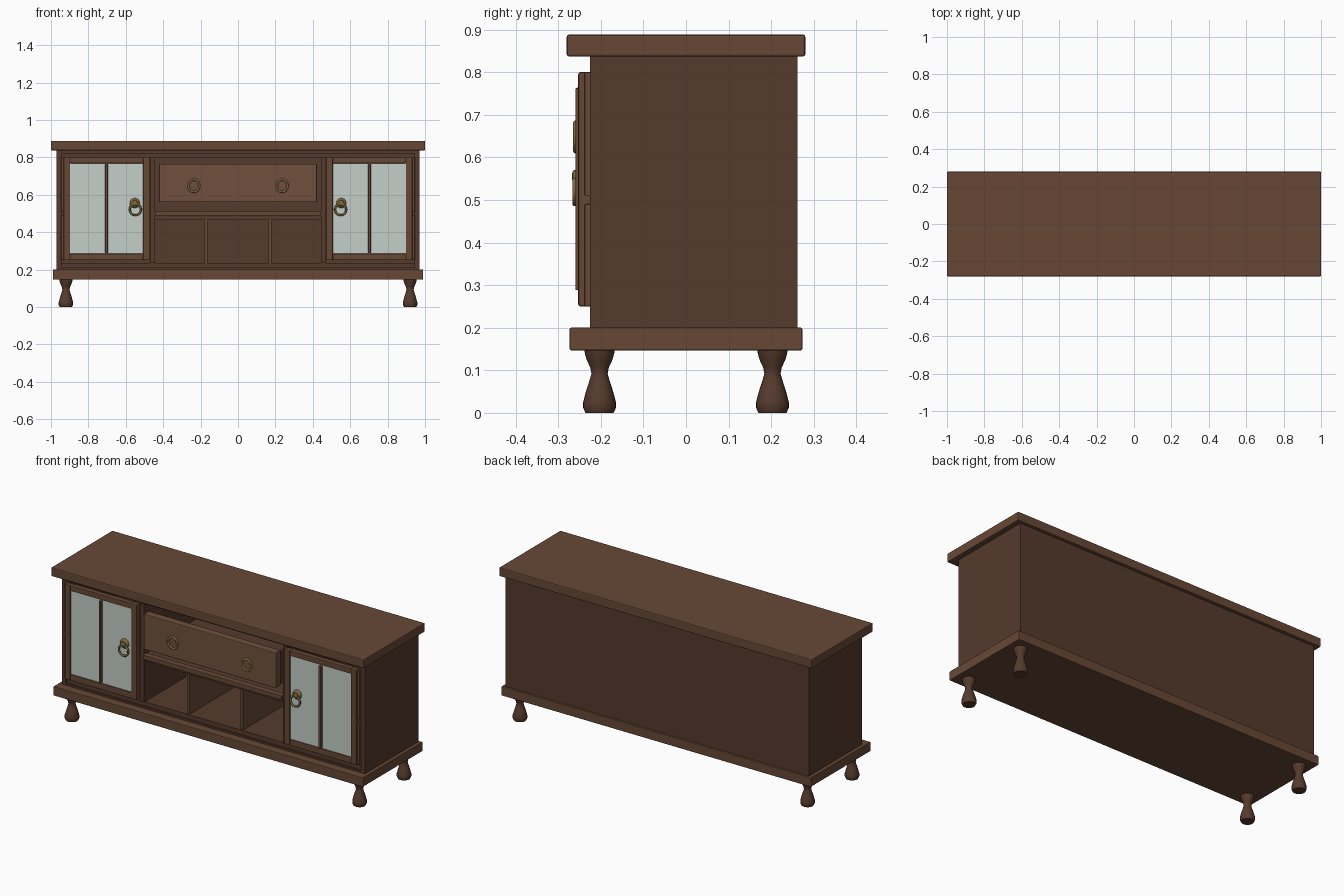
import bpy, bmesh, math

if "Cube" in bpy.data.objects:
    bpy.data.objects.remove(bpy.data.objects["Cube"])


def material(name, rgb):
    m = bpy.data.materials.new(name)
    m.diffuse_color = (*rgb, 1)
    m.use_nodes = True
    m.node_tree.nodes["Principled BSDF"].inputs["Base Color"].default_value = m.diffuse_color
    return m


DARK = material("dark_wood", (0.092, 0.043, 0.026))
WOOD = material("wood", (0.135, 0.064, 0.036))
LIGHT = material("drawer_wood", (0.165, 0.080, 0.047))
GLASS = material("pale_glass", (0.55, 0.62, 0.57))
BRASS = material("aged_brass", (0.21, 0.14, 0.05))


def box(name, x, y, z, mat, bevel=0.0):
    """Box from (min, max) ranges on each axis."""
    bpy.ops.mesh.primitive_cube_add(size=1, location=[sum(r) / 2 for r in (x, y, z)])
    ob = bpy.context.object
    ob.name = name
    ob.scale = [abs(r[1] - r[0]) for r in (x, y, z)]
    bpy.ops.object.transform_apply(location=False, rotation=False, scale=True)
    if bevel:
        b = ob.modifiers.new("bevel", 'BEVEL')
        b.width = bevel
        b.segments = 2
    ob.data.materials.append(mat)
    return ob


def lathe(name, profile, loc, mat, steps=24):
    """Turned part from (radius, height) points around z."""
    bm = bmesh.new()
    rings = [[bm.verts.new((r * math.cos(math.tau * i / steps),
                            r * math.sin(math.tau * i / steps), h))
              for i in range(steps)] for r, h in profile]
    for a, b in zip(rings, rings[1:]):
        for i in range(steps):
            j = (i + 1) % steps
            bm.faces.new((a[i], a[j], b[j], b[i]))
    bm.faces.new(rings[0][::-1])
    bm.faces.new(rings[-1])
    me = bpy.data.meshes.new(name)
    bm.to_mesh(me)
    bm.free()
    ob = bpy.data.objects.new(name, me)
    bpy.context.collection.objects.link(ob)
    ob.location = loc
    me.materials.append(mat)
    smooth(ob)
    return ob


def smooth(ob):
    bpy.ops.object.select_all(action='DESELECT')
    ob.select_set(True)
    bpy.context.view_layer.objects.active = ob
    bpy.ops.object.shade_smooth_by_angle(angle=math.radians(40))


def ring(name, loc, radius, thick, stretch=1.0):
    bpy.ops.mesh.primitive_torus_add(major_radius=radius, minor_radius=thick,
                                     major_segments=32, minor_segments=10,
                                     location=loc, rotation=(math.pi / 2, 0, 0))
    ob = bpy.context.object
    ob.name = name
    ob.scale.y = stretch
    ob.data.materials.append(BRASS)
    smooth(ob)


# Top slab and base plinth
box("top", (-1, 1), (-0.28, 0.28), (0.837, 0.888), WOOD, 0.005)
box("base", (-0.99, 0.99), (-0.273, 0.273), (0.147, 0.2), WOOD, 0.003)

# Carcass: back, rails, floor and ceiling
box("back_panel", (-0.97, 0.97), (0.237, 0.262), (0.2, 0.837), DARK)
box("ceiling", (-0.945, 0.945), (-0.215, 0.237), (0.8, 0.82), DARK)
box("floor", (-0.945, 0.945), (-0.215, 0.237), (0.21, 0.235), DARK)
box("top_rail", (-0.945, 0.945), (-0.225, 0.237), (0.82, 0.837), DARK)
box("bottom_rail", (-0.945, 0.945), (-0.225, 0.237), (0.2, 0.21), DARK)

# Shelf under the drawer with a front lip
box("shelf", (-0.445, 0.445), (-0.205, 0.237), (0.465, 0.51), DARK)
box("shelf_lip", (-0.445, 0.445), (-0.236, -0.2), (0.488, 0.514), WOOD, 0.003)
for x in (-0.172, 0.17):
    box("divider", (x - 0.008, x + 0.008), (-0.21, 0.237), (0.235, 0.466), WOOD)

# Drawer: open box with a raised front
box("drawer_front", (-0.422, 0.422), (-0.257, -0.213), (0.56, 0.765), LIGHT, 0.004)
box("drawer_bottom", (-0.41, 0.41), (-0.213, 0.2), (0.56, 0.575), DARK)
box("drawer_back", (-0.41, 0.41), (0.185, 0.2), (0.575, 0.745), DARK)

LEG = [(0.033, 0), (0.0385, 0.012), (0.0385, 0.025), (0.032, 0.05), (0.023, 0.078),
       (0.019, 0.092), (0.022, 0.107), (0.030, 0.124), (0.034, 0.138), (0.036, 0.148)]
BOSS = [(0.027, 0), (0.027, 0.010), (0.022, 0.016), (0.016, 0.019), (0.014, 0.025), (0.006, 0.028)]

for s in (-1, 1):
    def mbox(name, x, y, z, mat, bevel=0.0):
        return box(name, (s * x[0], s * x[1]), y, z, mat, bevel)

    # Sides, partitions and drawer sides
    mbox("side_panel", (0.945, 0.97), (-0.225, 0.237), (0.2, 0.837), DARK)
    mbox("partition", (0.445, 0.47), (-0.225, 0.237), (0.235, 0.8), DARK)
    mbox("drawer_side", (0.396, 0.41), (-0.213, 0.185), (0.575, 0.745), DARK)

    # Hinge strips beside the door, split at mid height
    for z in ((0.25, 0.49), (0.51, 0.8)):
        mbox("hinge_strip", (0.931, 0.945), (-0.238, -0.2), z, WOOD, 0.002)

    # Door: stiles, rails, pane and glazing bar
    for x in ((0.472, 0.508), (0.897, 0.932)):
        mbox("door_stile", x, (-0.253, -0.222), (0.25, 0.8), WOOD, 0.005)
    for z in ((0.25, 0.285), (0.768, 0.8)):
        mbox("door_rail", (0.506, 0.899), (-0.251, -0.222), z, WOOD, 0.003)
    mbox("door_glass", (0.506, 0.899), (-0.244, -0.236), (0.283, 0.77), GLASS)
    mbox("glazing_bar", (0.696, 0.71), (-0.26, -0.23), (0.288, 0.763), WOOD, 0.003)

    # Door pull: boss with hanging ring
    boss = lathe("door_pull_boss", BOSS, (s * 0.552, -0.24, 0.555), BRASS)
    boss.rotation_euler.x = math.pi / 2
    ring("door_pull_ring", (s * 0.549, -0.2615, 0.521), 0.030, 0.0055)

    # Drawer ring pull
    ring("drawer_ring", (s * 0.236, -0.2595, 0.648), 0.029, 0.0055, 1.12)

    # Turned legs
    for y in (-0.203, 0.203):
        lathe("leg", LEG, (s * 0.92, y, 0), DARK)
